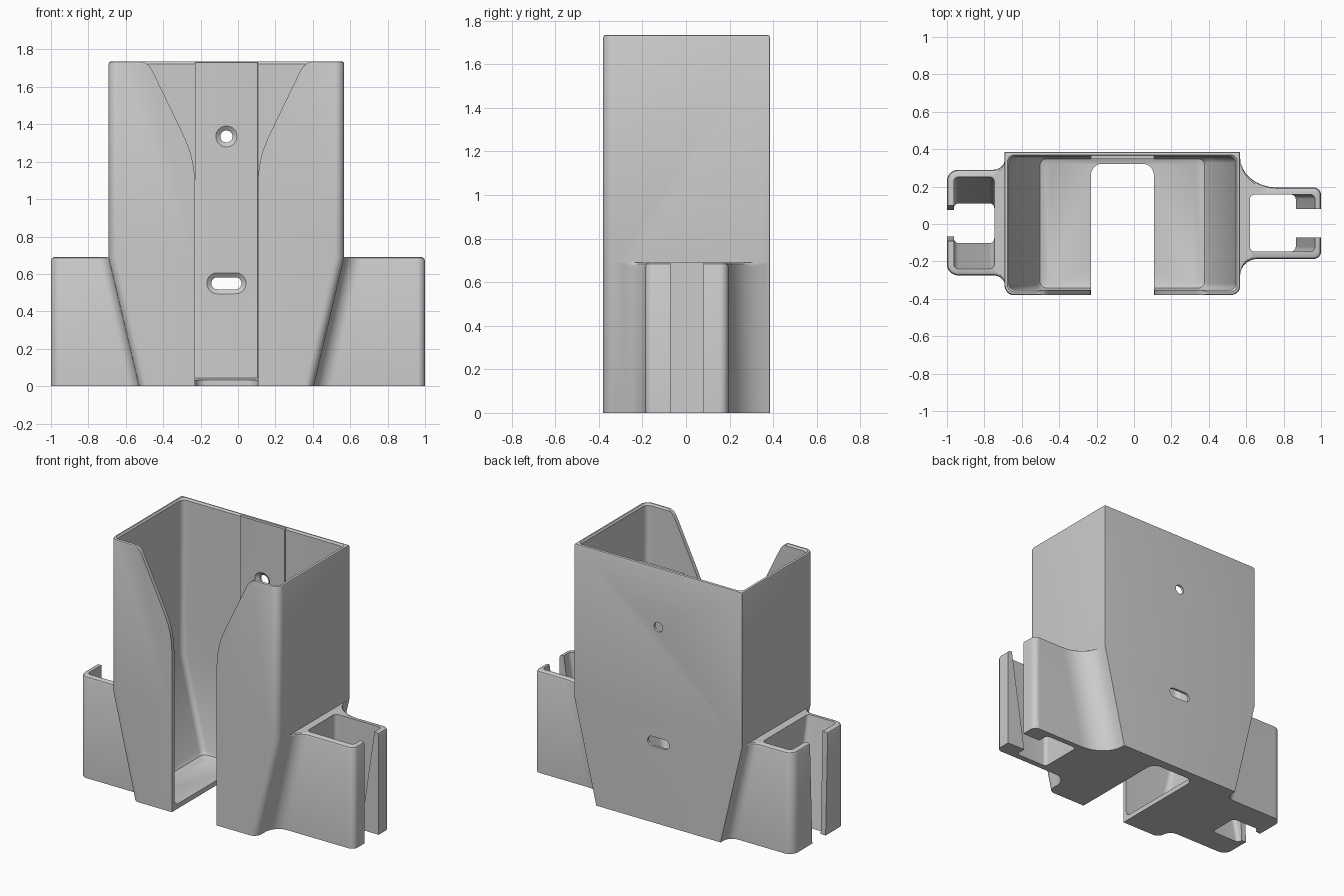
import bpy
import bmesh
from math import cos, sin, pi, radians

if "Cube" in bpy.data.objects:
    bpy.data.objects.remove(bpy.data.objects["Cube"], do_unlink=True)

CX = -0.062          # centre line of the main box
KNEE = 0.69          # height where the side taper ends, and holder height
TOP = 1.735
SHIFT = 0.163        # how far each side leans in at the base

grey = bpy.data.materials.new("plain grey")
grey.use_nodes = True
grey.diffuse_color = (0.6, 0.6, 0.6, 1)
grey.node_tree.nodes["Principled BSDF"].inputs["Base Color"].default_value = (0.6, 0.6, 0.6, 1)


def loft(name, rings):
    """Solid through matching rings of 3D points, capped at both ends."""
    bm = bmesh.new()
    loops = [[bm.verts.new(p) for p in ring] for ring in rings]
    n = len(loops[0])
    for a, b in zip(loops, loops[1:]):
        for i in range(n):
            j = (i + 1) % n
            bm.faces.new((a[i], a[j], b[j], b[i]))
    bm.faces.new(loops[0])
    bm.faces.new(loops[-1])
    bmesh.ops.recalc_face_normals(bm, faces=bm.faces[:])
    mesh = bpy.data.meshes.new(name)
    bm.to_mesh(mesh)
    bm.free()
    mesh.materials.append(grey)
    ob = bpy.data.objects.new(name, mesh)
    bpy.context.collection.objects.link(ob)
    return ob


def combine(target, tool, operation):
    mod = target.modifiers.new("combine", 'BOOLEAN')
    mod.operation = operation
    mod.solver = 'EXACT'
    mod.object = tool
    deps = bpy.context.evaluated_depsgraph_get()
    mesh = bpy.data.meshes.new_from_object(target.evaluated_get(deps))
    target.modifiers.clear()
    target.data = mesh
    bpy.data.objects.remove(tool, do_unlink=True)


def arc(cx, cy, rx, ry, start, end, steps=8):
    angles = [radians(start + (end - start) * i / steps) for i in range(steps + 1)]
    return [(cx + rx * cos(a), cy + ry * sin(a)) for a in angles]


def rounded(x0, x1, y0, y1, front, back):
    """Rectangle with separate front and back corner radii."""
    return (arc(x1 - back, y1 - back, back, back, 0, 90)
            + arc(x0 + back, y1 - back, back, back, 90, 180)
            + arc(x0 + front, y0 + front, front, front, 180, 270)
            + arc(x1 - front, y0 + front, front, front, 270, 360))


def at_height(points, z):
    return [(x, y, z) for x, y in points]


def box_ring(half, z, d=0.0, y0=-0.38, y1=0.385, front=0.05, back=0.003):
    return at_height(rounded(CX - half + d, CX + half - d, y0 + d, y1 - d, front, back), z)


# main box, leaning in below the knee
body = loft("box_holder", [
    box_ring(0.63 - SHIFT, 0), box_ring(0.63, KNEE), box_ring(0.63, TOP - 0.012),
    box_ring(0.63, TOP - 0.003, 0.003), box_ring(0.63, TOP, 0.009)])


def holder_ring(side, end, y0, y1, corner, back, front, z, d=0.0):
    """Outline of a side holder; back and front are (fillet x, y) sizes."""
    lean = SHIFT * (1 - min(z, KNEE) / KNEE)
    wall = 0.63 + side * CX
    root = arc(wall + back[0], y1 + back[1] - d, back[0], back[1], 180, 270)
    tip = (arc(end - corner, y1 - corner, corner - d, corner - d, 90, 0)
           + arc(end - corner, y0 + corner, corner - d, corner - d, 0, -90))
    foot = arc(wall + front[0], y0 - front[1] + d, front[0], front[1], 90, 180)
    inner = wall - 0.012
    shape = ([(inner - lean, root[0][1])] + [(x - lean, y) for x, y in root] + tip
             + [(x - lean, y) for x, y in foot] + [(inner - lean, foot[-1][1])])
    return at_height([(side * x, y) for x, y in shape], z)


# side holders, blended into the sloping walls
for name, spec in {
    "right_holder": (-1, 1.0, -0.275, 0.29, 0.06, (0.065, 0.065), (0.065, 0.06)),
    "left_holder": (1, 1.0, -0.187, 0.195, 0.04, (0.2, 0.17), (0.095, 0.1)),
}.items():
    rings = [holder_ring(*spec, z, d) for z, d in
             ((0, 0), (KNEE - 0.018, 0), (KNEE - 0.006, 0.005), (KNEE, 0.016))]
    combine(body, loft(name, rings), 'UNION')


def cavity_ring(half, z, d=0.0, r=0.035):
    return box_ring(half, z, d, -0.354, 0.36, r, r)


# inside of the main box, with a soft floor edge and rim
slope = SHIFT / KNEE
combine(body, loft("cavity", [
    cavity_ring(0.449, 0.033, 0.035), cavity_ring(0.452, 0.043, 0.012),
    cavity_ring(0.605 - slope * (KNEE - 0.07), 0.07),
    cavity_ring(0.605, KNEE), cavity_ring(0.605, TOP - 0.012),
    cavity_ring(0.605, TOP, -0.009), cavity_ring(0.605, TOP + 0.1, -0.009)]), 'DIFFERENCE')

# raised strip on the inside of the back wall
strip = rounded(CX - 0.168, CX + 0.168, 0.348, 0.375, 0.002, 0.002)
combine(body, loft("back_strip", [at_height(strip, 0.02), at_height(strip, TOP - 0.004)]), 'UNION')

# flared opening in the front wall
half = [(0.168, -0.1), (0.168, 1.08), (0.171, 1.14), (0.18, 1.2), (0.195, 1.26),
        (0.215, 1.31), (0.24, 1.365), (0.385, 1.665), (0.4, 1.695), (0.417, 1.717),
        (0.435, 1.729), (0.46, 1.736), (0.46, 1.9)]
outline = [(CX + x, z) for x, z in half] + [(CX - x, z) for x, z in reversed(half)]
combine(body, loft("front_opening",
                   [[(x, y, z) for x, z in outline] for y in (-0.6, -0.25)]), 'DIFFERENCE')

# slot in the floor, open to the front
slot = rounded(CX - 0.168, CX + 0.168, -0.6, 0.322, 0.01, 0.06)
combine(body, loft("floor_slot", [at_height(slot, -0.1), at_height(slot, 0.16)]), 'DIFFERENCE')


def screw_ring(a, r, y, z):
    pts = arc(a, 0, r, r, -90, 90, 16) + arc(-a, 0, r, r, 90, 270, 16)
    return [(CX + px, y, z + pz) for px, pz in pts]


# countersunk mounting holes in the back wall
for name, a, z in (("screw_hole", 0.0005, 1.335), ("screw_slot", 0.049, 0.55)):
    combine(body, loft(name, [screw_ring(a, r, y, z) for r, y in
                              ((0.056, 0.3), (0.056, 0.35), (0.032, 0.368), (0.032, 0.45))]),
            'DIFFERENCE')


def tapered_cut(name, low, high, r):
    """Cut narrowing from high (at the holder top) to low (at the base)."""
    rings = []
    for z in (-0.05, KNEE + 0.05):
        t = z / KNEE
        x0, x1, y0, y1 = [a + (b - a) * t for a, b in zip(low, high)]
        rings.append(at_height(rounded(x0, x1, y0, y1, r, r), z))
    combine(body, loft(name, rings), 'DIFFERENCE')


# tapering pockets and the gaps between their hooks
tapered_cut("right_pocket", (-0.963, -0.747, -0.102, 0.11), (-0.963, -0.747, -0.24, 0.252), 0.025)
tapered_cut("right_gap", (-1.1, -0.85, -0.068, 0.075), (-1.1, -0.85, -0.09, 0.1), 0.004)
tapered_cut("left_pocket", (0.62, 0.865, -0.147, 0.157), (0.62, 0.968, -0.147, 0.157), 0.025)
tapered_cut("left_gap", (0.8, 1.1, -0.072, 0.08), (0.8, 1.1, -0.072, 0.08), 0.004)

# smooth the curved surfaces and keep the edges crisp
bpy.ops.object.select_all(action='DESELECT')
body.select_set(True)
bpy.context.view_layer.objects.active = body
bpy.ops.object.shade_smooth_by_angle(angle=pi / 6)
